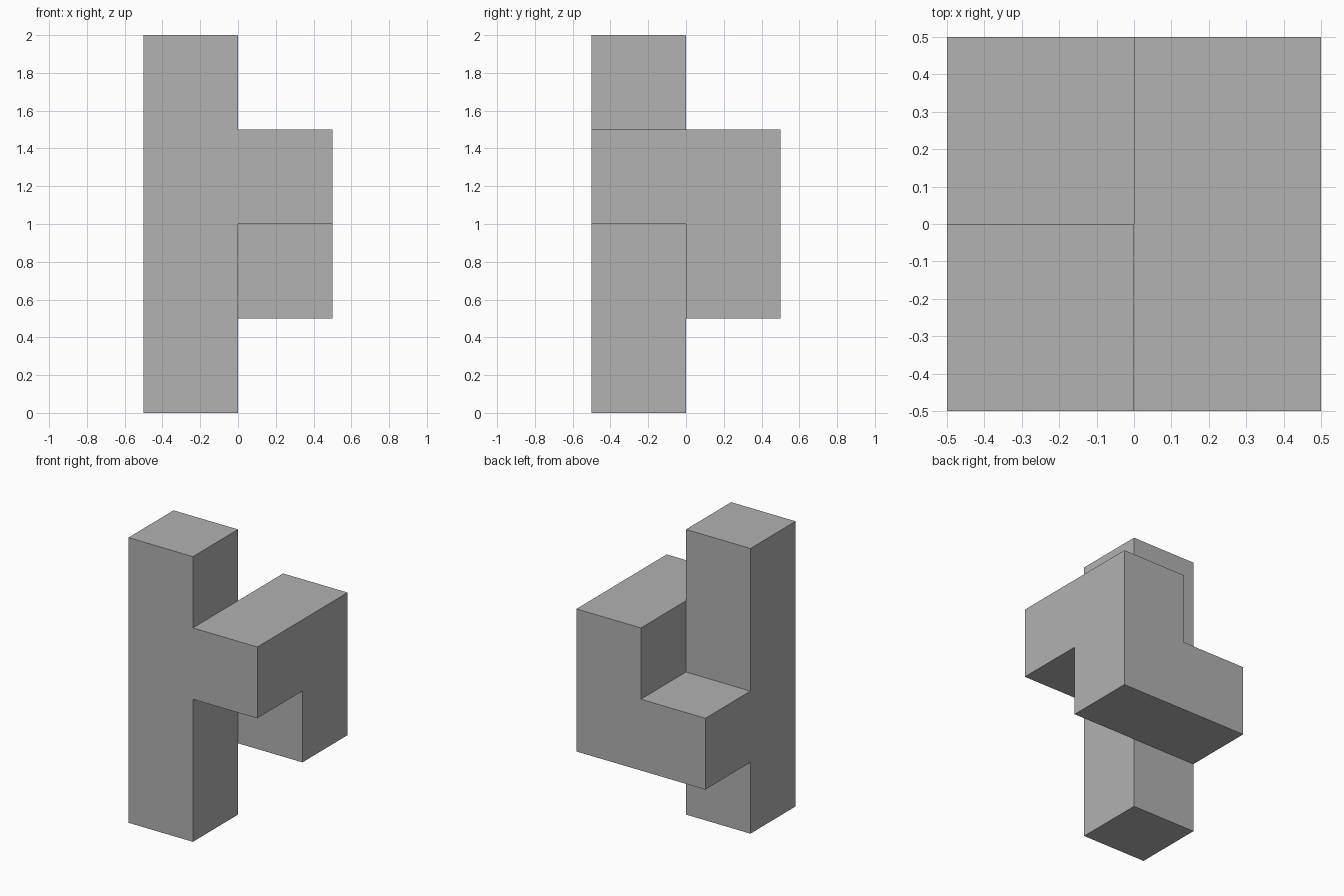
import bpy
import bmesh
from mathutils import Matrix, Vector

cube = bpy.data.objects.get("Cube")
if cube:
    bpy.data.objects.remove(cube, do_unlink=True)

# Plain grey material
GREY = (0.445, 0.445, 0.445, 1)
grey = bpy.data.materials.new("plain grey")
grey.use_nodes = True
grey.diffuse_color = GREY
grey.node_tree.nodes["Principled BSDF"].inputs["Base Color"].default_value = GREY

# Half-unit cells of the joined bars: column, arm, and the hook behind
UNIT = 0.5
column = [(0, 0, k) for k in range(4)]
arm = [(1, 0, 2), (1, 1, 2)]
hook = [(1, 1, 1), (0, 1, 1)]
cells = set(column + arm + hook)

# Skin only the outer sides of the cells, so the bars join cleanly
bm = bmesh.new()
for cell in cells:
    centre = (Vector(cell) + Vector((-0.5, -0.5, 0.5))) * UNIT
    made = bmesh.ops.create_cube(bm, size=UNIT, matrix=Matrix.Translation(centre))
    faces = {f for v in made["verts"] for f in v.link_faces}
    inner = []
    for f in faces:
        f.normal_update()
        step = tuple(c + round(n) for c, n in zip(cell, f.normal))
        if step in cells:
            inner.append(f)
    bmesh.ops.delete(bm, geom=inner, context="FACES")

# Weld the cells and merge flat areas into single faces
bmesh.ops.remove_doubles(bm, verts=bm.verts, dist=0.001)
bmesh.ops.dissolve_limit(bm, angle_limit=0.01, verts=bm.verts, edges=bm.edges)
bmesh.ops.recalc_face_normals(bm, faces=bm.faces)

mesh = bpy.data.meshes.new("puzzle_piece")
bm.to_mesh(mesh)
bm.free()
mesh.materials.append(grey)
piece = bpy.data.objects.new("puzzle_piece", mesh)
bpy.context.collection.objects.link(piece)
